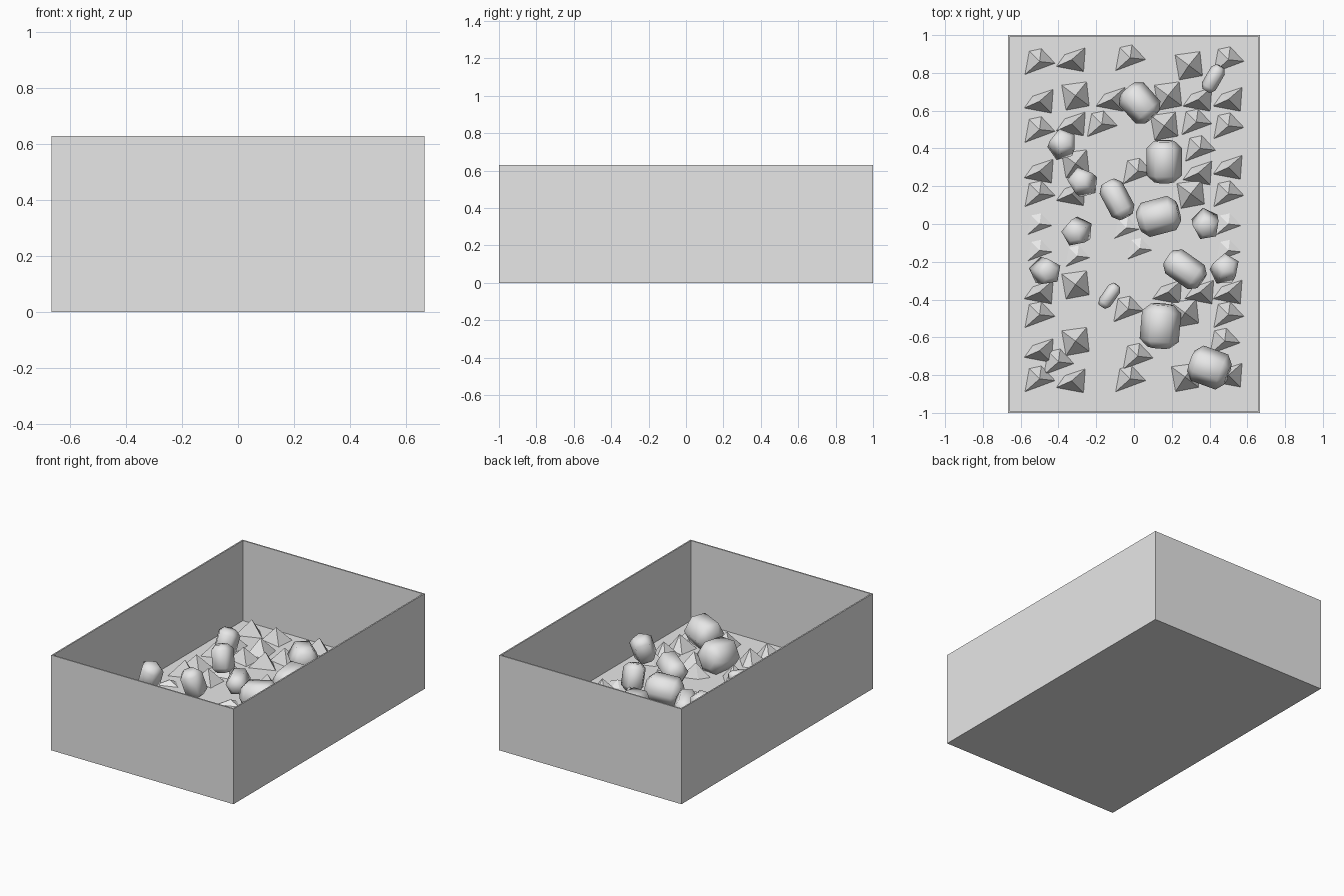
import bpy, bmesh, math
from mathutils import Matrix, Vector

if "Cube" in bpy.data.objects:
    bpy.data.objects.remove(bpy.data.objects["Cube"])

# Single grey material
grey = bpy.data.materials.new("plain_grey")
grey.use_nodes = True
grey.diffuse_color = (0.8, 0.8, 0.8, 1)
grey.node_tree.nodes["Principled BSDF"].inputs["Base Color"].default_value = (0.8, 0.8, 0.8, 1)

HEIGHT, FLOOR, WALL = 0.63, 0.1, 0.013


def finish(name, bm, smooth=False):
    bmesh.ops.recalc_face_normals(bm, faces=bm.faces)
    for f in bm.faces:
        f.smooth = smooth
    mesh = bpy.data.meshes.new(name)
    bm.to_mesh(mesh)
    bm.free()
    mesh.materials.append(grey)
    obj = bpy.data.objects.new(name, mesh)
    bpy.context.collection.objects.link(obj)
    return obj


# Open box with thin walls and a raised floor
bm = bmesh.new()
bmesh.ops.create_cube(bm, size=1, matrix=Matrix.Translation((0, 0, HEIGHT / 2))
                      @ Matrix.Diagonal((1.334, 2, HEIGHT, 1)))
top = max(bm.faces, key=lambda f: f.calc_center_median().z)
bmesh.ops.inset_region(bm, faces=[top], thickness=WALL)
walls = bmesh.ops.extrude_face_region(bm, geom=[top])
bmesh.ops.translate(bm, vec=(0, 0, FLOOR - HEIGHT),
                    verts=[v for v in walls["geom"] if isinstance(v, bmesh.types.BMVert)])
if top.is_valid:
    bmesh.ops.delete(bm, geom=[top], context="FACES_ONLY")
finish("open_box", bm)


# Skewed four-sided pyramids standing on the floor
def pyramids(name, outline, height, places):
    bm = bmesh.new()
    for x, y in places:
        apex = bm.verts.new((x, y, FLOOR + height))
        base = [bm.verts.new((x + dx, y + dy, FLOOR - 0.01)) for dx, dy in outline]
        for a, b in zip(base, base[1:] + base[:1]):
            bm.faces.new((a, b, apex))
        bm.faces.new(base[::-1])
    return finish(name, bm)


kite = [(-.085, -.075), (.09, -.01), (.01, .075), (-.06, .06)]
block = [(-.055, -.085), (.08, -.06), (.065, .08), (-.08, .06)]
wedge = [(-.09, -.04), (.07, -.07), (.08, .07), (-.04, .03)]

pyramids("kite_pyramids", kite, .1, [
    (-.5, .86), (-.02, .88), (-.5, .5), (-.5, .16), (-.5, -.48), (-.5, -.82), (-.02, -.82),
    (-.17, .53), (.02, -.7), (-.03, -.45), (.5, .16), (.5, -.48), (.5, .52), (.35, .4),
    (.02, .28), (.33, .54), (-.4, -.73), (.48, -.62), (.5, .87)])
pyramids("block_pyramids", block, .1, [
    (.29, .84), (-.31, .68), (.18, .68), (.16, .52), (-.31, .32), (.3, .16),
    (-.31, -.32), (-.31, -.62), (.27, -.81), (.27, -.47)])
pyramids("wedge_pyramids", wedge, .09, [
    (-.5, .65), (.5, .66), (-.12, .66), (-.5, .28), (.5, .3), (-.5, -.36), (.5, -.36),
    (-.5, -.67), (-.33, -.83), (.18, -.36), (.35, -.36), (-.33, .53), (-.33, .16),
    (.34, .27), (.34, .66), (.5, -.8), (-.33, .87)])
pyramids("low_pyramids", kite, .03, [
    (-.5, 0), (-.04, -.02), (.5, 0), (.03, -.13), (-.5, -.14), (.5, -.14), (-.3, -.17)])


# Smooth chunky rocks: short prisms with chamfered ends, tilted about their centre
def rock(name, place, length, width, yaw, pitch, sides):
    bm = bmesh.new()
    pose = (Matrix.Translation(place) @ Matrix.Rotation(math.radians(yaw), 4, "Z")
            @ Matrix.Rotation(math.radians(pitch), 4, "Y"))
    rings = []
    for along, radius in ((-.5, .3), (-.33, .52), (.33, .52), (.5, .3)):
        ring = []
        for i in range(sides):
            a = math.tau * (i + .5) / sides
            p = Vector((math.cos(a) * radius * width, math.sin(a) * radius * width, along * length))
            ring.append(bm.verts.new(pose @ p))
        rings.append(ring)
    for low, high in zip(rings, rings[1:]):
        for i in range(sides):
            j = (i + 1) % sides
            bm.faces.new((low[i], low[j], high[j], high[i]))
    bm.faces.new(rings[0])
    bm.faces.new(rings[-1])
    finish(name, bm, smooth=True)


lying = [(.03, .64, .2, .17, -48), (.16, .33, .22, .18, 90), (-.09, .13, .21, .13, -62),
         (.13, .04, .22, .18, 15), (.27, -.24, .22, .15, -35), (.14, -.54, .23, .2, 85),
         (.4, -.76, .21, .19, -20), (.42, .77, .15, .08, 60), (-.13, -.38, .14, .07, 55)]
for n, (x, y, length, width, yaw) in enumerate(lying, 1):
    rock(f"lying_rock_{n}", (x, y, .18), length, width, yaw, 84, 6)

upright = [(-.38, .42, .25), (-.27, .22, .25), (-.3, -.04, .18),
           (.38, 0, .18), (-.47, -.25, .26), (.48, -.24, .25)]
for n, (x, y, z) in enumerate(upright, 1):
    rock(f"upright_rock_{n}", (x, y, z), .17, .14, 70 * n, 18, 5)
